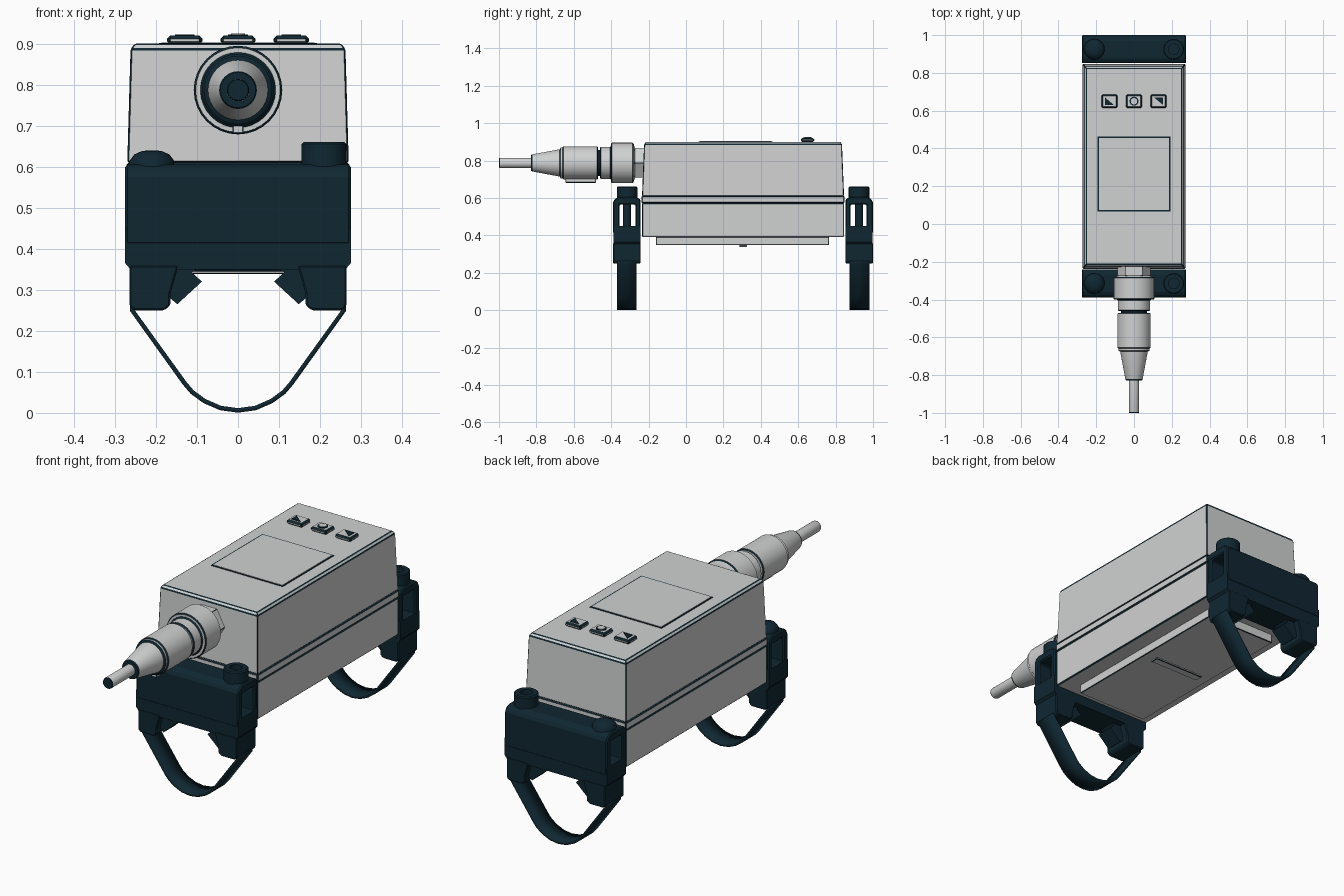
import bpy, bmesh, math
from mathutils import Matrix, Vector

cube = bpy.data.objects.get("Cube")
if cube:
    bpy.data.objects.remove(cube, do_unlink=True)


def material(name, rgb):
    m = bpy.data.materials.new(name)
    m.use_nodes = True
    m.diffuse_color = (*rgb, 1)
    m.node_tree.nodes["Principled BSDF"].inputs["Base Color"].default_value = (*rgb, 1)
    return m


LIGHT = material("light grey", (0.63, 0.64, 0.635))
DARK = material("dark teal", (0.005, 0.02, 0.031))

# Helper for repeating the clamp parts at the other end and side
centre = bpy.data.objects.new("mirror_centre", None)
centre.location = (0, 0.305, 0)
centre.hide_render = True
bpy.context.collection.objects.link(centre)


def finish(name, bm, mats, edge=0, mirror=None, smooth=False, segments=1):
    bmesh.ops.recalc_face_normals(bm, faces=bm.faces)
    mesh = bpy.data.meshes.new(name)
    bm.to_mesh(mesh)
    bm.free()
    for m in mats:
        mesh.materials.append(m)
    if smooth:
        mesh.shade_smooth()
        mesh.set_sharp_from_angle(angle=math.radians(35))
    ob = bpy.data.objects.new(name, mesh)
    bpy.context.collection.objects.link(ob)
    if edge:
        bev = ob.modifiers.new("edges", "BEVEL")
        bev.width = edge
        bev.segments = segments
        bev.limit_method = "ANGLE"
        bev.angle_limit = math.radians(30)
        bev.material = len(mats) - 1
    if mirror:
        mir = ob.modifiers.new("mirror", "MIRROR")
        mir.use_axis = ("x" in mirror, "y" in mirror, False)
        mir.mirror_object = centre
    return ob


def loft(name, sections, mats, **kw):
    """Stack of rectangles (z, x0, x1, y0, y1)."""
    bm = bmesh.new()
    rings = [[bm.verts.new(p) for p in ((a, c, z), (b, c, z), (b, d, z), (a, d, z))]
             for z, a, b, c, d in sections]
    for r, s in zip(rings, rings[1:]):
        for i in range(4):
            j = (i + 1) % 4
            bm.faces.new((r[i], r[j], s[j], s[i]))
    bm.faces.new(rings[0])
    bm.faces.new(rings[-1])
    return finish(name, bm, mats, **kw)


def box(name, x, y, z, mats, **kw):
    return loft(name, [(z[0], *x, *y), (z[1], *x, *y)], mats, **kw)


def prism(name, pts, axis, a, b, mats, **kw):
    """Extrude a 2D outline along the named axis from a to b."""
    place = {"x": lambda u, v, t: (t, u, v),
             "y": lambda u, v, t: (u, t, v),
             "z": lambda u, v, t: (u, v, t)}[axis]
    bm = bmesh.new()
    face = bm.faces.new([bm.verts.new(place(u, v, a)) for u, v in pts])
    ext = bmesh.ops.extrude_face_region(bm, geom=[face])
    verts = [g for g in ext["geom"] if isinstance(g, bmesh.types.BMVert)]
    bmesh.ops.translate(bm, verts=verts, vec=Vector(place(0, 0, b - a)))
    return finish(name, bm, mats, **kw)


def lathe(name, profile, matrix, mats, sides=32, dark=(), **kw):
    """Revolve (height, radius) points; listed segments take the second colour."""
    bm = bmesh.new()
    rings = [[bm.verts.new((r * math.cos(math.tau * i / sides),
                            r * math.sin(math.tau * i / sides), h))
              for i in range(sides)] for h, r in profile]
    for k, (r, s) in enumerate(zip(rings, rings[1:])):
        for i in range(sides):
            j = (i + 1) % sides
            bm.faces.new((r[i], r[j], s[j], s[i])).material_index = int(k in dark)
    for ring, k in ((rings[0], -1), (rings[-1], len(profile))):
        bm.faces.new(ring).material_index = int(k in dark)
    bm.transform(matrix)
    return finish(name, bm, mats, **kw)


TRIM = [LIGHT, DARK]

# Housing: lid, seam band, tub and base plate
loft("housing_lid", [(0.61, -0.27, 0.27, -0.235, 0.845),
                     (0.887, -0.262, 0.262, -0.224, 0.834),
                     (0.9, -0.252, 0.252, -0.214, 0.824)], TRIM, edge=0.004)
box("housing_seam_band", (-0.272, 0.272), (-0.238, 0.848), (0.573, 0.61), TRIM, edge=0.005)
box("housing_tub", (-0.27, 0.27), (-0.236, 0.846), (0.39, 0.573), TRIM, edge=0.005)
box("base_plate", (-0.19, 0.19), (-0.16, 0.765), (0.347, 0.392), TRIM, edge=0.003)
box("base_rib", (-0.135, 0.135), (0.285, 0.325), (0.338, 0.348), TRIM, edge=0.003)

# Display window with a fine dark outline
box("display_outline", (-0.193, 0.193), (0.067, 0.463), (0.899, 0.902), [DARK])
box("display", (-0.186, 0.186), (0.074, 0.456), (0.899, 0.9035), [LIGHT])

# Buttons with symbols
for side, label in ((-1, "right"), (0, "middle"), (1, "left")):
    x, y = side * 0.13, 0.65
    box(f"{label}_button", (x - 0.043, x + 0.043), (y - 0.036, y + 0.036),
        (0.898, 0.92), TRIM, edge=0.008)
    if side:
        tri = [(x + side * 0.024, y - 0.02), (x - side * 0.024, y + 0.02),
               (x + side * 0.024, y + 0.02)]
        if side < 0:
            tri = [(x - 0.024, y + 0.02), (x + 0.024, y - 0.02), (x - 0.024, y - 0.02)]
        prism(f"{label}_button_symbol", tri, "z", 0.919, 0.923, [DARK])
    else:
        for part, r, top, m in (("ring", 0.024, 0.004, DARK), ("dot", 0.017, 0.006, LIGHT)):
            lathe(f"button_symbol_{part}", [(0, r), (top, r)],
                  Matrix.Translation((x, y, 0.919)), [m], sides=16)

# Cable connector along the front axis
forward = Matrix.Translation((0, 0, 0.787)) @ Matrix.Rotation(math.pi / 2, 4, "X")
connector = [(0.27, 0.07), (0.28, 0.102), (0.285, 0.108), (0.395, 0.108), (0.4, 0.103),
             (0.4, 0.092), (0.405, 0.086), (0.455, 0.086), (0.46, 0.08), (0.46, 0.07),
             (0.47, 0.07), (0.47, 0.083), (0.475, 0.088), (0.655, 0.088), (0.66, 0.083),
             (0.67, 0.083), (0.675, 0.073), (0.82, 0.046), (0.828, 0.043), (0.828, 0.027)]
lathe("connector", connector, forward, TRIM,
      dark=(1, 3, 5, 7, 9, 11, 13, 15, 17, 18), smooth=True)
lathe("cable", [(0.82, 0.027), (0.995, 0.027), (1.0, 0.025)], forward, TRIM,
      sides=24, dark=(1, 3), smooth=True)
lathe("connector_nut", [(0.215, 0.089), (0.275, 0.089)], forward, TRIM, sides=6, edge=0.003)
box("connector_key", (-0.014, 0.014), (-0.645, -0.48), (0.681, 0.71), TRIM, edge=0.003)

# Clamp brackets at both ends: hollow cap, floor, legs and jaws
cap = [(-0.39, 0.41), (-0.39, 0.575), (-0.38, 0.595), (-0.36, 0.605), (-0.265, 0.605),
       (-0.242, 0.59), (-0.242, 0.41), (-0.27, 0.41), (-0.27, 0.565), (-0.355, 0.565),
       (-0.355, 0.41)]
prism("bracket_cap", cap, "x", -0.275, 0.275, [DARK], edge=0.006, mirror="y")
floor = [(-0.275, 0.45), (-0.275, 0.365), (-0.262, 0.35), (0.262, 0.35),
         (0.275, 0.365), (0.275, 0.45)]
prism("bracket_floor", floor, "y", -0.388, -0.242, [DARK], mirror="y")
leg = [(0.265, 0.36), (0.265, 0.262), (0.255, 0.25), (0.18, 0.25), (0.165, 0.262),
       (0.165, 0.29), (0.145, 0.36)]
prism("bracket_leg", leg, "y", -0.39, -0.242, [DARK], edge=0.004, mirror="xy")
jaw = [(0.18, 0.36), (0.1, 0.352), (0.112, 0.342), (0.088, 0.32), (0.148, 0.265), (0.19, 0.3)]
prism("bracket_jaw", jaw, "y", -0.36, -0.275, [DARK], mirror="xy")

# Bracket screws: socket cap on one side, domed on the other
for x, label, head in (
        (0.21, "socket_screw", [(0.59, 0.055), (0.655, 0.055), (0.66, 0.05),
                                (0.66, 0.028), (0.635, 0.028)]),
        (-0.21, "domed_screw", [(0.59, 0.055), (0.615, 0.054), (0.63, 0.043),
                                (0.638, 0.025), (0.64, 0.01)])):
    at = Matrix.Translation((x, -0.315, 0))
    lathe(label + "_head", head, at, [DARK], sides=24, mirror="y", smooth=True)
    lathe(label + "_shaft", [(0.43, 0.021), (0.6, 0.021)], at, [DARK],
          sides=16, mirror="y", smooth=True)

# Hanging straps
strap = [(0.258, 0.265), (0.258, 0.25), (0.13, 0.072), (0.112, 0.051), (0.082, 0.029),
         (0.043, 0.012), (0, 0.006)]
bm = bmesh.new()
rows = [[bm.verts.new((x, y, z)) for y in (-0.37, -0.265)] for x, z in strap]
for a, b in zip(rows, rows[1:]):
    bm.faces.new((a[0], a[1], b[1], b[0]))
ob = finish("strap", bm, [DARK], mirror="xy", smooth=True)
sol = ob.modifiers.new("thickness", "SOLIDIFY")
sol.thickness = 0.011
sol.offset = 0
